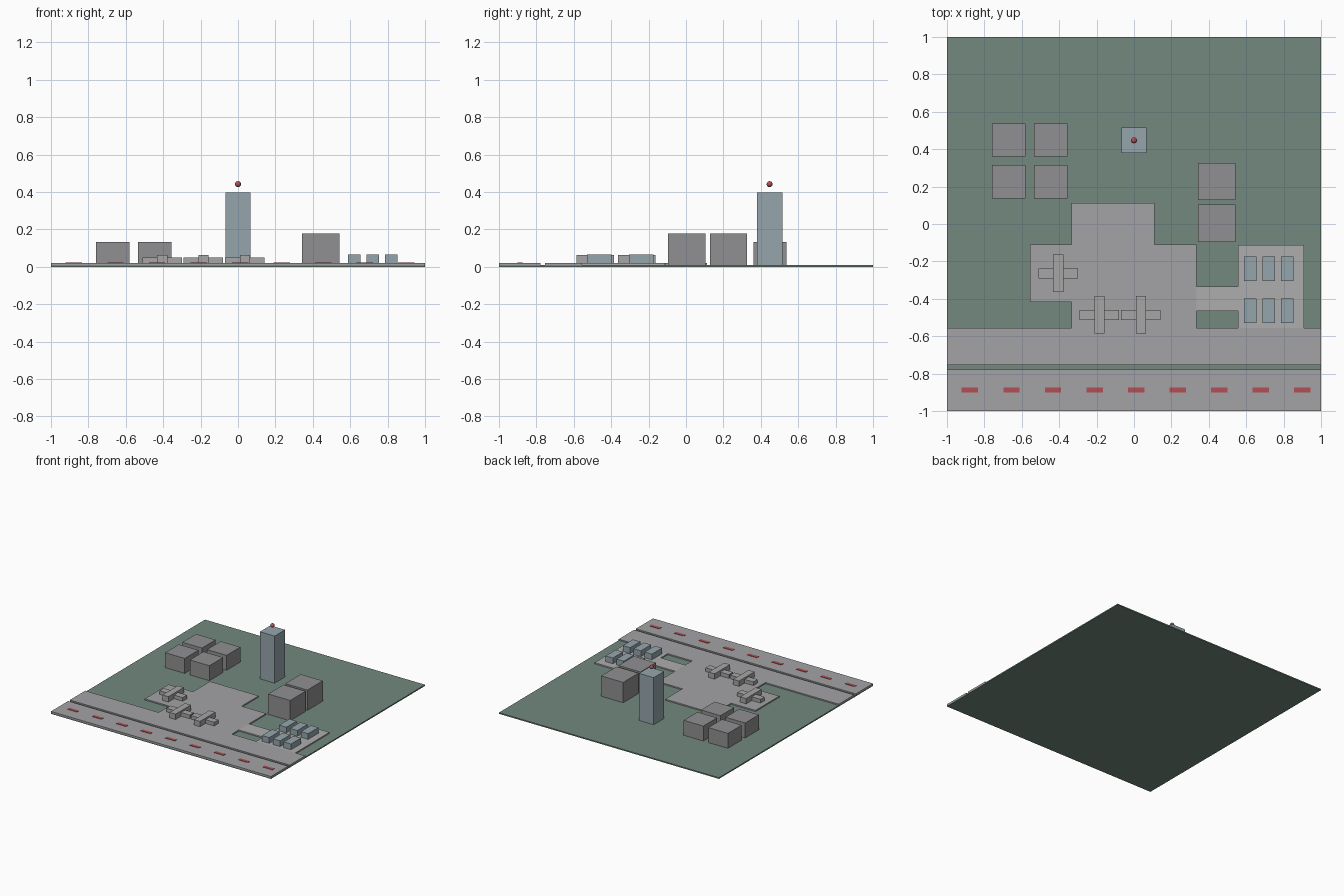
import bpy, bmesh

if "Cube" in bpy.data.objects:
    bpy.data.objects.remove(bpy.data.objects["Cube"])

def material(name, rgb):
    m = bpy.data.materials.new(name)
    m.diffuse_color = (*rgb, 1)
    m.use_nodes = True
    m.node_tree.nodes["Principled BSDF"].inputs["Base Color"].default_value = m.diffuse_color
    return m

GREEN = material("grass", (0.17, 0.25, 0.21))
RED = material("red", (0.45, 0.08, 0.09))
BLUE = material("blue_grey", (0.30, 0.38, 0.42))
PAVING = material("paving", (0.37, 0.37, 0.38))
LIGHT = material("light_paving", (0.42, 0.42, 0.42))
GREY = material("building_grey", (0.28, 0.28, 0.29))
PLANE = material("aircraft_grey", (0.38, 0.38, 0.38))

def finish(name, bm, mat):
    bmesh.ops.recalc_face_normals(bm, faces=bm.faces)
    me = bpy.data.meshes.new(name)
    bm.to_mesh(me)
    bm.free()
    me.materials.append(mat)
    ob = bpy.data.objects.new(name, me)
    bpy.context.collection.objects.link(ob)
    return ob

def box(name, x0, x1, y0, y1, z0, z1, mat):
    bm = bmesh.new()
    bmesh.ops.create_cube(bm, size=1)
    for v in bm.verts:
        v.co = ((x0, x1)[v.co.x > 0], (y0, y1)[v.co.y > 0], (z0, z1)[v.co.z > 0])
    return finish(name, bm, mat)

def slab(name, outline, z0, z1, mat):
    bm = bmesh.new()
    face = bm.faces.new([bm.verts.new((x, y, z0)) for x, y in outline])
    top = bmesh.ops.extrude_face_region(bm, geom=[face], use_keep_orig=True)["geom"]
    for v in top:
        if isinstance(v, bmesh.types.BMVert):
            v.co.z = z1
    return finish(name, bm, mat)

G, P = 0.01, 0.02   # top of the grass, top of the paving

# Ground, runway and its red dashes
box("ground", -1, 1, -1, 1, 0, G, GREEN)
box("runway", -1, 1, -1, -0.777, G, P, PAVING)
for i in range(9):
    x = -0.877 + 0.222 * i
    box(f"runway_dash_{i + 1}", x - 0.044, x + 0.044, -0.9, -0.873, P, P + 0.003, RED)

# Taxiway and stepped apron in one outline
slab("apron", [(-1, -0.755), (1, -0.755), (1, -0.555), (0.333, -0.555),
               (0.333, -0.11), (0.11, -0.11), (0.11, 0.112), (-0.333, 0.112),
               (-0.333, -0.11), (-0.555, -0.11), (-0.555, -0.418),
               (-0.333, -0.418), (-0.333, -0.555), (-1, -0.555)], G, P, PAVING)

# Car park with its link road
slab("car_park", [(0.555, -0.555), (0.91, -0.555), (0.91, -0.112), (0.555, -0.112),
                  (0.555, -0.333), (0.333, -0.333), (0.333, -0.465),
                  (0.555, -0.465)], G, P, LIGHT)

# Parked cars
for r, y in enumerate((-0.463, -0.24)):
    for c, x in enumerate((0.621, 0.721, 0.819)):
        box(f"car_{r}_{c}", x - 0.033, x + 0.033, y - 0.066, y + 0.066, P, 0.067, BLUE)

# Small hangars (left) and large hangars (right)
for i, x in enumerate((-0.669, -0.445)):
    for j, y in enumerate((0.226, 0.449)):
        box(f"small_hangar_{i}_{j}", x - 0.089, x + 0.089, y - 0.089, y + 0.089, G, 0.133, GREY)
for i, y in enumerate((0.003, 0.227)):
    box(f"large_hangar_{i}", 0.342, 0.542, y - 0.1, y + 0.1, G, 0.177, GREY)

# Aircraft: body with crossing wing
for i, (x, y) in enumerate(((-0.405, -0.264), (-0.185, -0.486), (0.037, -0.486))):
    box(f"aircraft_body_{i}", x - 0.027, x + 0.027, y - 0.1, y + 0.1, P, 0.064, PLANE)
    box(f"aircraft_wing_{i}", x - 0.106, x + 0.106, y - 0.027, y + 0.027, P, 0.05, PLANE)

# Control tower with beacon hovering above
box("control_tower", -0.067, 0.067, 0.38, 0.515, G, 0.397, BLUE)
bm = bmesh.new()
bmesh.ops.create_uvsphere(bm, u_segments=16, v_segments=10, radius=0.016)
bmesh.ops.translate(bm, verts=bm.verts, vec=(0, 0.447, 0.442))
beacon = finish("tower_beacon", bm, RED)
for p in beacon.data.polygons:
    p.use_smooth = True
